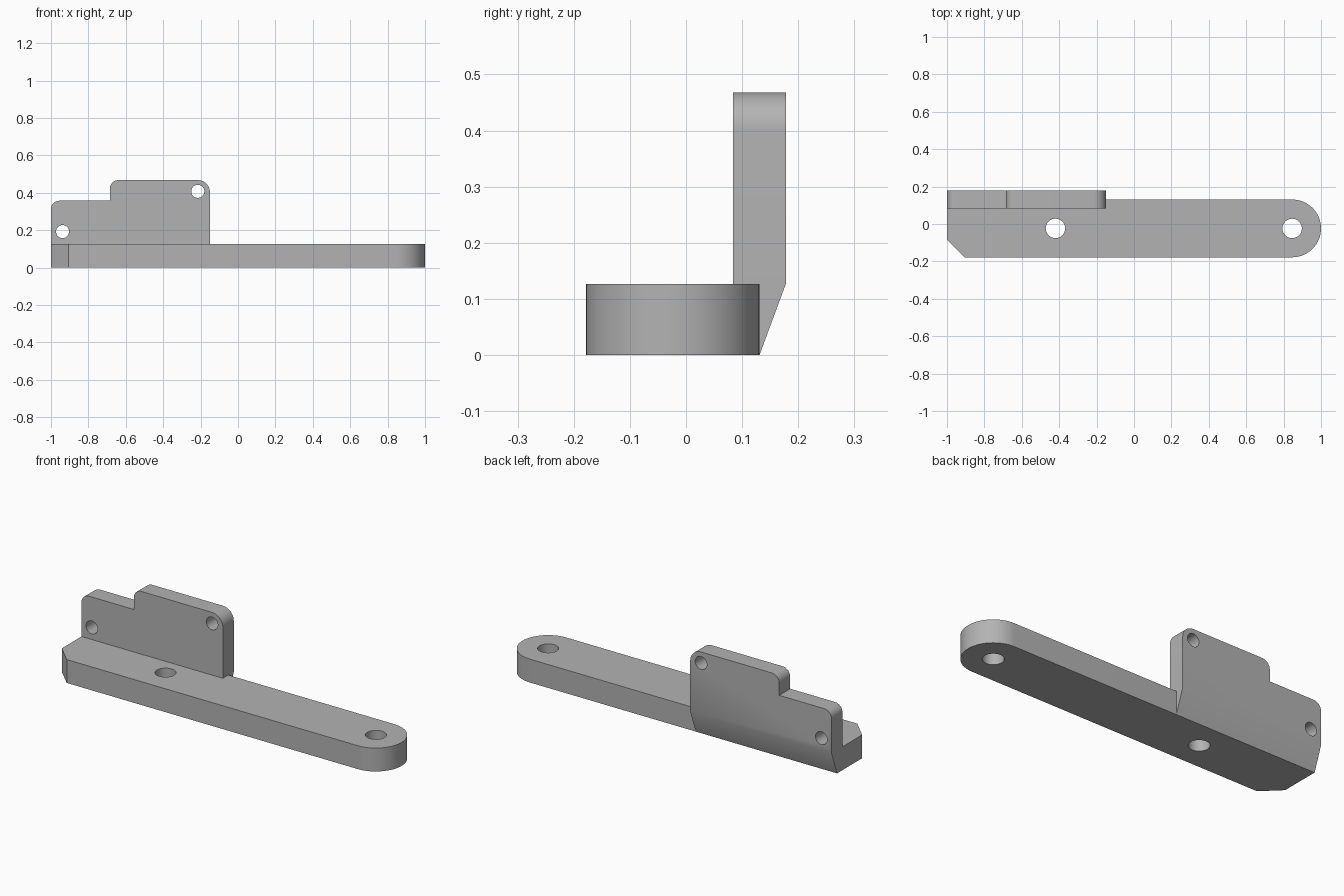
import bpy, bmesh
from math import pi, sin, cos
from mathutils import Matrix, Vector

cube = bpy.data.objects.get("Cube")
if cube:
    bpy.data.objects.remove(cube)

grey = bpy.data.materials.new("plain grey")
grey.use_nodes = True
tone = (0.45, 0.45, 0.45, 1)
grey.diffuse_color = tone
grey.node_tree.nodes["Principled BSDF"].inputs["Base Color"].default_value = tone

THICK = 0.127
FRONT, BACK = -0.178, 0.131
MID = (FRONT + BACK) / 2
RADIUS = (BACK - FRONT) / 2
END_X = 1 - RADIUS
PLATE_FRONT, PLATE_BACK = 0.084, 0.178


def arc(cx, cy, r, start, end, steps):
    angles = [start + (end - start) * i / steps for i in range(steps + 1)]
    return [(cx + r * cos(a), cy + r * sin(a)) for a in angles]


def prism(name, outline, place, depth):
    """Extrude an outline; place maps its 2D points into space."""
    bm = bmesh.new()
    face = bm.faces.new([bm.verts.new(place(*p)) for p in outline])
    out = bmesh.ops.extrude_face_region(bm, geom=[face])
    moved = [v for v in out["geom"] if isinstance(v, bmesh.types.BMVert)]
    bmesh.ops.translate(bm, verts=moved, vec=Vector(depth))
    bmesh.ops.recalc_face_normals(bm, faces=bm.faces)
    mesh = bpy.data.meshes.new(name)
    bm.to_mesh(mesh)
    bm.free()
    mesh.materials.append(grey)
    obj = bpy.data.objects.new(name, mesh)
    bpy.context.collection.objects.link(obj)
    return obj


def combine(target, other, operation):
    """Apply a boolean and discard the helper."""
    mod = target.modifiers.new("combine", "BOOLEAN")
    mod.operation, mod.solver, mod.object = operation, "EXACT", other
    bpy.ops.object.select_all(action="DESELECT")
    target.select_set(True)
    bpy.context.view_layer.objects.active = target
    bpy.ops.object.modifier_apply(modifier=mod.name)
    bpy.data.objects.remove(other)


def flat(x, y):
    return (x, y, 0)


def upright(x, z):
    return (x, PLATE_FRONT, z)


# Long bar with one rounded end and one chamfered corner
bar_outline = [(-1, BACK), (-1, -0.085), (-0.905, FRONT)]
bar_outline += arc(END_X, MID, RADIUS, -pi / 2, pi / 2, 32)
bracket = prism("bracket", bar_outline, flat, (0, 0, THICK))

# Stepped upright plate with rounded top corners
LOW, HIGH, STEP, SIDE = 0.358, 0.468, -0.685, -0.15
r, R = 0.045, 0.065
plate_outline = [(-1, 0), (SIDE, 0)]
plate_outline += arc(SIDE - R, HIGH - R, R, 0, pi / 2, 12)
plate_outline += arc(STEP + r, HIGH - r, r, pi / 2, pi, 10)
plate_outline += [(STEP, LOW)]
plate_outline += arc(-1 + r, LOW - r, r, pi / 2, pi, 10)
plate = prism("plate", plate_outline, upright, (0, PLATE_BACK - PLATE_FRONT, 0))

# Sloping underside of the plate's overhang
slope = (PLATE_BACK - BACK) / THICK
wedge = prism("wedge_cutter",
              [(BACK - slope * 0.1, -0.1), (PLATE_BACK + slope * 0.1, THICK + 0.1),
               (0.4, THICK + 0.1), (0.4, -0.1)],
              lambda y, z: (-1.1, y, z), (1.2, 0, 0))
combine(plate, wedge, "DIFFERENCE")
combine(bracket, plate, "UNION")

# Vertical mounting holes through the bar
for x in (-0.42, END_X):
    ring = arc(x, MID, 0.052, 0, 2 * pi, 32)[:-1]
    hole = prism("hole_cutter", ring, lambda x, y: (x, y, -0.1), (0, 0, 0.4))
    combine(bracket, hole, "DIFFERENCE")

# Horizontal screw holes through the plate
for x, z in ((-0.938, 0.193), (-0.215, 0.408)):
    ring = arc(x, z, 0.035, 0, 2 * pi, 32)[:-1]
    hole = prism("hole_cutter", ring, lambda x, z: (x, 0, z), (0, 0.4, 0))
    combine(bracket, hole, "DIFFERENCE")

bpy.ops.object.select_all(action="DESELECT")
bracket.select_set(True)
bpy.context.view_layer.objects.active = bracket
bpy.ops.object.shade_smooth_by_angle(angle=pi / 6)
